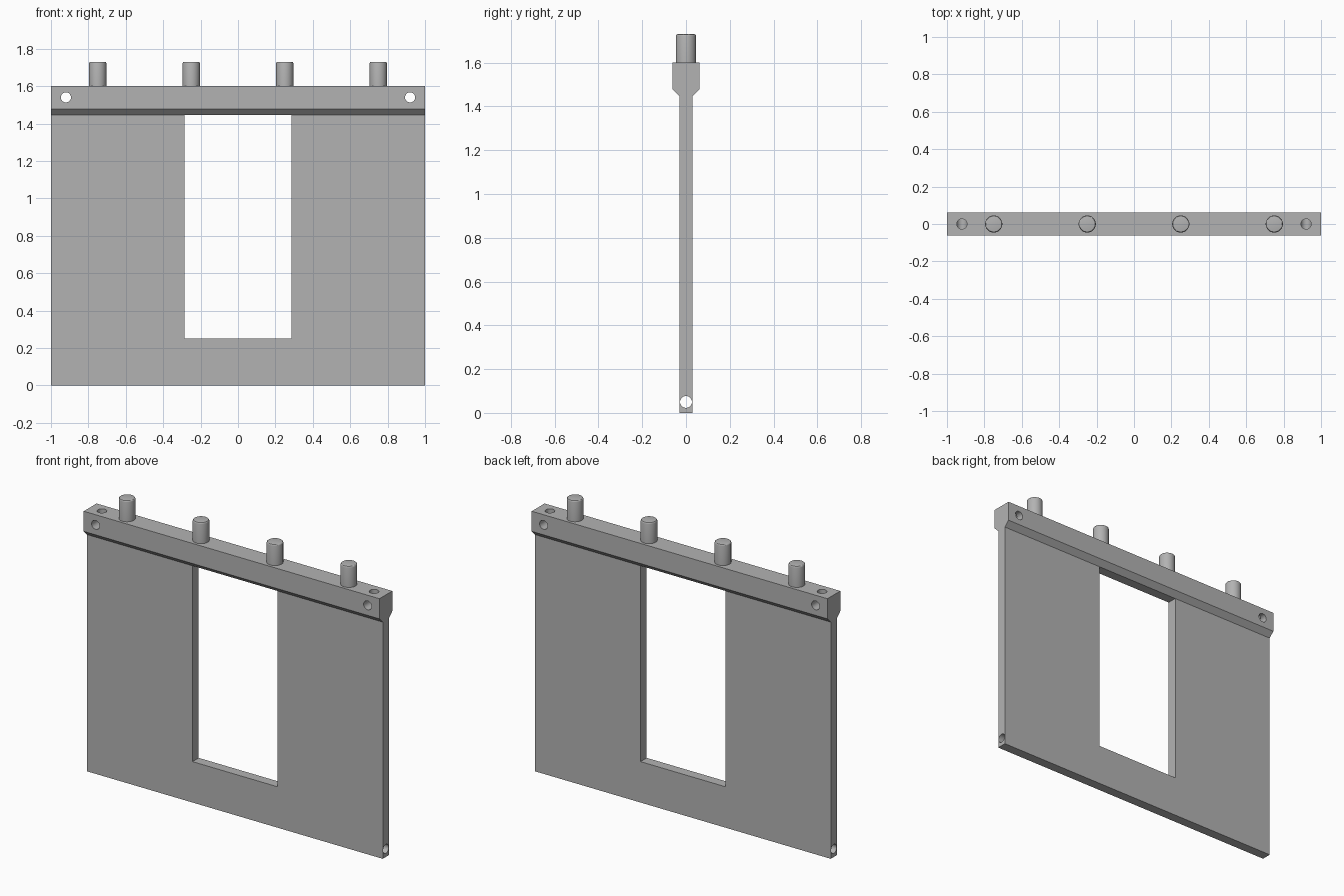
import bpy, bmesh, math
from mathutils import Matrix

cube = bpy.data.objects.get("Cube")
if cube:
    bpy.data.objects.remove(cube)

grey = bpy.data.materials.new("plain grey")
grey.use_nodes = True
colour = (0.45, 0.45, 0.45, 1)
grey.diffuse_color = colour
grey.node_tree.nodes["Principled BSDF"].inputs["Base Color"].default_value = colour


def make_object(name, bm):
    bmesh.ops.recalc_face_normals(bm, faces=bm.faces)
    mesh = bpy.data.meshes.new(name)
    bm.to_mesh(mesh)
    bm.free()
    mesh.materials.append(grey)
    obj = bpy.data.objects.new(name, mesh)
    bpy.context.collection.objects.link(obj)
    return obj


def smooth(obj):
    bpy.ops.object.select_all(action="DESELECT")
    obj.select_set(True)
    bpy.context.view_layer.objects.active = obj
    bpy.ops.object.shade_smooth_by_angle(angle=math.radians(30))


def cylinder(name, radius, length, location, axis="Z"):
    turn = {"X": Matrix.Rotation(math.pi / 2, 4, "Y"),
            "Y": Matrix.Rotation(math.pi / 2, 4, "X"),
            "Z": Matrix()}[axis]
    bm = bmesh.new()
    bmesh.ops.create_cone(bm, cap_ends=True, segments=48, radius1=radius,
                          radius2=radius, depth=length,
                          matrix=Matrix.Translation(location) @ turn)
    return make_object(name, bm)


def cut(target, cutter):
    cutter.hide_render = True
    cutter.hide_set(True)
    mod = target.modifiers.new(cutter.name, "BOOLEAN")
    mod.operation = "DIFFERENCE"
    mod.solver = "EXACT"
    mod.object = cutter
    bpy.context.view_layer.objects.active = target
    bpy.ops.object.modifier_apply(modifier=mod.name)
    bpy.data.objects.remove(cutter)


# Slab with a thicker chamfered top rail, extruded along its width
half = [(0.03, 0), (0.03, 1.447), (0.062, 1.479), (0.062, 1.602)]
profile = half + [(-y, z) for y, z in reversed(half)]
bm = bmesh.new()
face = bm.faces.new([bm.verts.new((-1, y, z)) for y, z in profile])
side = bmesh.ops.extrude_face_region(bm, geom=[face])["geom"]
bmesh.ops.translate(bm, vec=(2, 0, 0),
                    verts=[v for v in side if isinstance(v, bmesh.types.BMVert)])
panel = make_object("panel", bm)

# Doorway opening
bm = bmesh.new()
bmesh.ops.create_cube(bm, size=1, matrix=Matrix.Translation((0, 0, 0.8485))
                      @ Matrix.Diagonal((0.573, 0.3, 1.197, 1)))
cut(panel, make_object("opening_cutter", bm))

# Lengthwise bore near the bottom, cross holes and top holes in the rail
hole = 0.027
cut(panel, cylinder("bottom_bore_cutter", hole, 2.2, (0, 0, 0.05), "X"))
for x in (-0.92, 0.92):
    cut(panel, cylinder("cross_hole_cutter", hole, 0.3, (x, 0, 1.54), "Y"))
    cut(panel, cylinder("top_hole_cutter", hole, 0.2, (x, 0, 1.64)))
smooth(panel)

# Pegs with softened top rims
for i, x in enumerate((-0.75, -0.25, 0.25, 0.75)):
    peg = cylinder(f"peg_{i + 1}", 0.046, 0.14, (x, 0, 1.66))
    bm = bmesh.new()
    bm.from_mesh(peg.data)
    rim = [e for e in bm.edges if all(v.co.z > 1.7 for v in e.verts)]
    bmesh.ops.bevel(bm, geom=rim, offset=0.008, segments=3, profile=0.5,
                    affect="EDGES")
    bm.to_mesh(peg.data)
    bm.free()
    smooth(peg)
